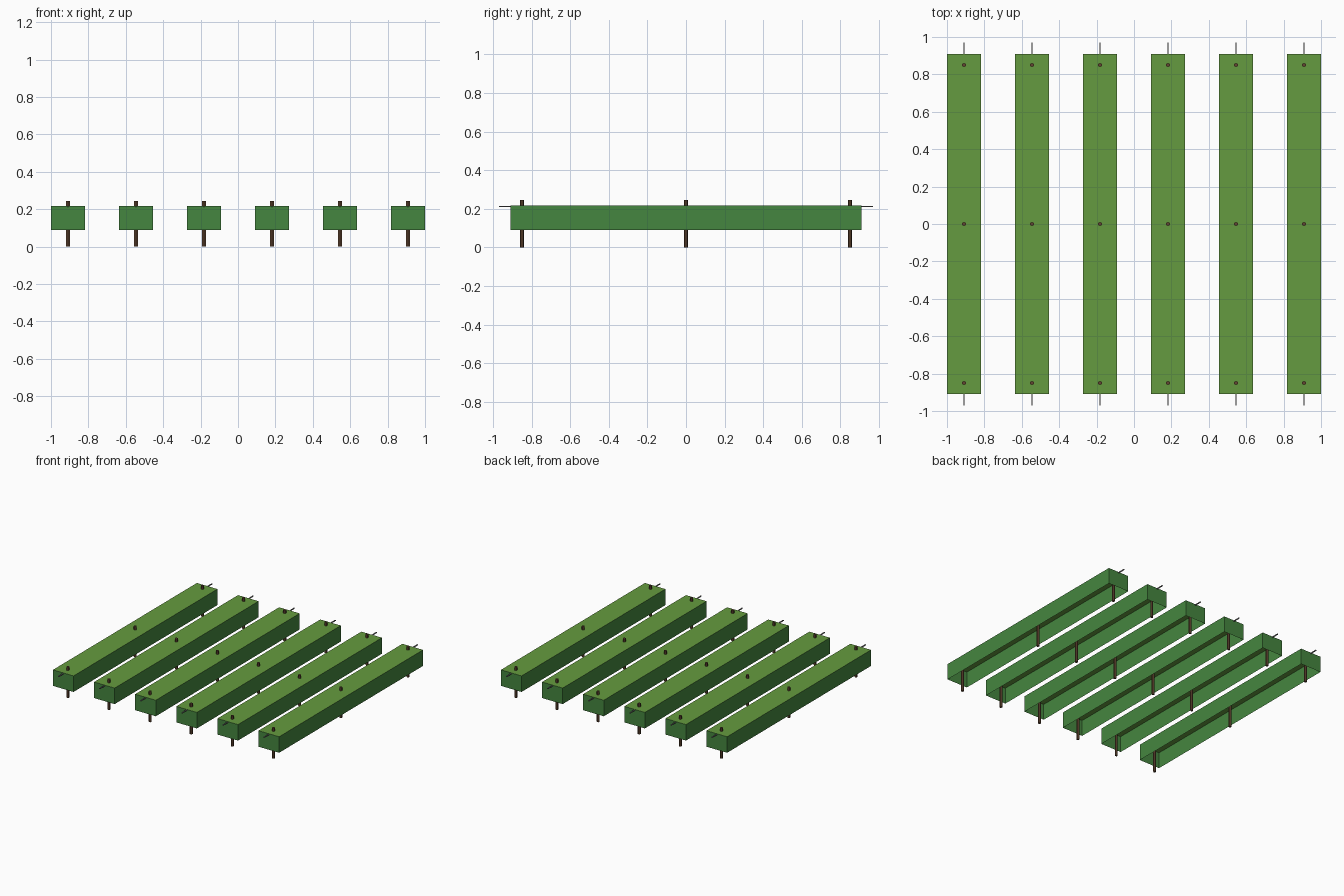
import bpy, bmesh
from math import pi
from mathutils import Matrix

if "Cube" in bpy.data.objects:
    bpy.data.objects.remove(bpy.data.objects["Cube"])

ROWS, PITCH = 6, 0.3636
HALF_W, HALF_L = 0.091, 0.909
Z_LOW, Z_TOP = 0.09, 0.218


def material(name, color):
    m = bpy.data.materials.new(name)
    m.diffuse_color = (*color, 1)
    m.use_nodes = True
    m.node_tree.nodes["Principled BSDF"].inputs["Base Color"].default_value = m.diffuse_color
    return m


side_green = material("leaf_side", (0.06, 0.24, 0.05))
top_green = material("leaf_top", (0.13, 0.33, 0.05))
wood = material("wood", (0.12, 0.06, 0.03))
steel = material("steel", (0.2, 0.2, 0.2))


def add_object(name, bm, mats):
    mesh = bpy.data.meshes.new(name)
    bm.to_mesh(mesh)
    bm.free()
    for m in mats:
        mesh.materials.append(m)
    bpy.context.collection.objects.link(bpy.data.objects.new(name, mesh))


def foliage(name, x):
    # open-bottomed hedge shell with a lighter top
    bm = bmesh.new()
    bmesh.ops.create_cube(bm, size=1, matrix=Matrix.Translation((x, 0, (Z_LOW + Z_TOP) / 2))
                          @ Matrix.Diagonal((2 * HALF_W, 2 * HALF_L, Z_TOP - Z_LOW, 1)))
    bm.normal_update()
    for f in bm.faces:
        f.material_index = 1 if f.normal.z > 0.5 else 0
    bottom = [f for f in bm.faces if f.normal.z < -0.5]
    bmesh.ops.delete(bm, geom=bottom, context='FACES_ONLY')
    add_object(name, bm, [side_green, top_green])


def rod(name, center, radius, length, sides, mat, rotation=Matrix()):
    bm = bmesh.new()
    bmesh.ops.create_cone(bm, cap_ends=True, segments=sides, radius1=radius, radius2=radius,
                          depth=length, matrix=Matrix.Translation(center) @ rotation)
    add_object(name, bm, [mat])


for i in range(ROWS):
    x = (i - (ROWS - 1) / 2) * PITCH
    foliage(f"foliage_row_{i + 1}", x)
    # three posts per row
    for j, y in enumerate((-0.85, 0, 0.85)):
        rod(f"post_{i + 1}_{j + 1}", (x, y, 0.1225), 0.011, 0.245, 6, wood)
    # trellis wire poking out at both ends
    rod(f"wire_{i + 1}", (x, 0, 0.212), 0.005, 1.94, 4, steel,
        Matrix.Rotation(pi / 2, 4, 'X') @ Matrix.Rotation(pi / 4, 4, 'Z'))
